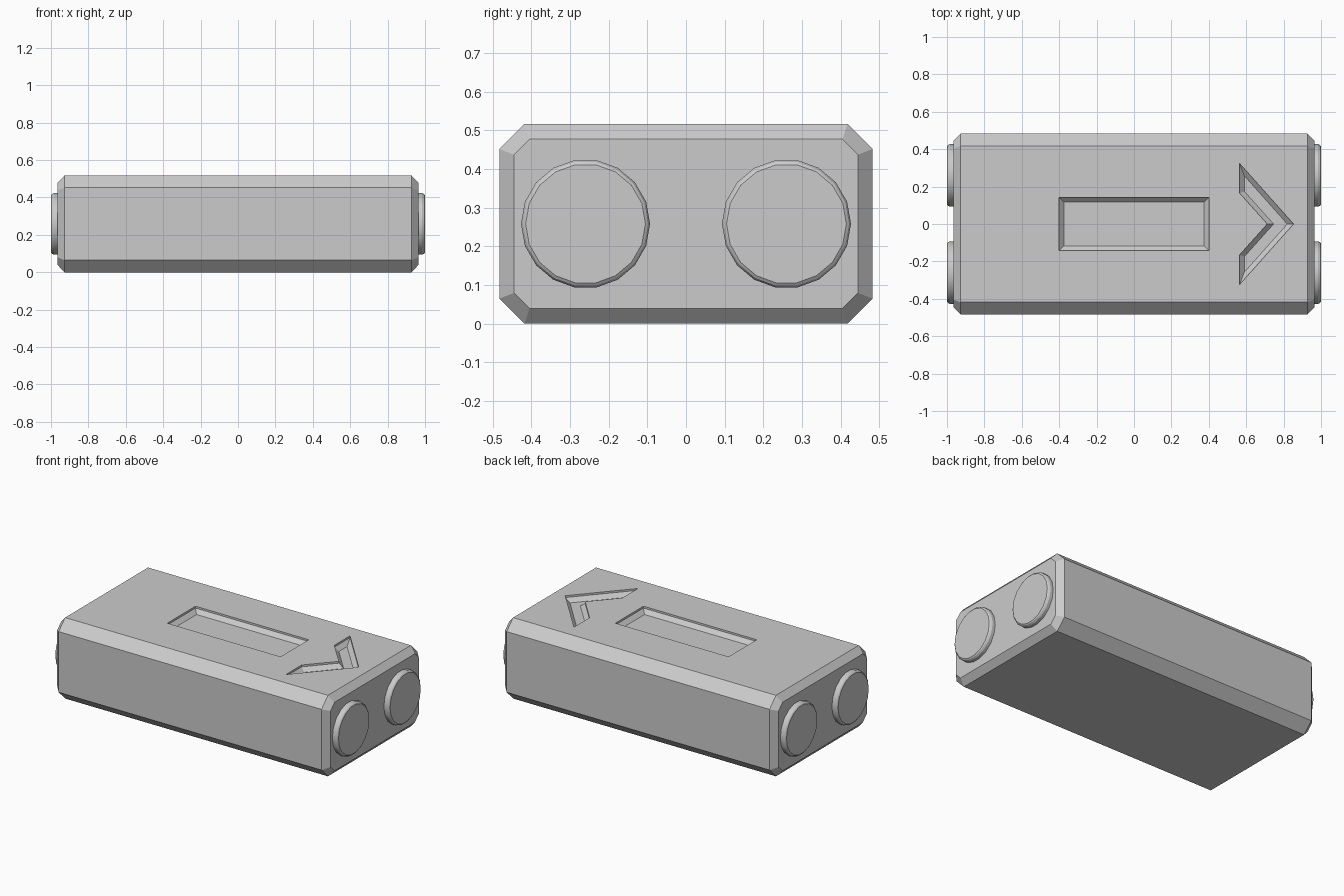
import bpy, bmesh, math
from mathutils import Vector

old = bpy.data.objects.get("Cube")
if old:
    bpy.data.objects.remove(old, do_unlink=True)

grey = bpy.data.materials.new("plain grey")
grey.use_nodes = True
COLOUR = (0.6, 0.6, 0.6, 1)
grey.diffuse_color = COLOUR
grey.node_tree.nodes["Principled BSDF"].inputs["Base Color"].default_value = COLOUR

TOP = 0.517
MID = TOP / 2


def make_object(name, bm):
    bmesh.ops.recalc_face_normals(bm, faces=bm.faces)
    mesh = bpy.data.meshes.new(name)
    bm.to_mesh(mesh)
    bm.free()
    mesh.materials.append(grey)
    obj = bpy.data.objects.new(name, mesh)
    bpy.context.collection.objects.link(obj)
    return obj


def loft(bm, rings):
    """Skin a list of equal-length point rings and cap both ends."""
    loops = [[bm.verts.new(p) for p in ring] for ring in rings]
    for a, b in zip(loops, loops[1:]):
        for i in range(len(a)):
            j = (i + 1) % len(a)
            bm.faces.new((a[i], a[j], b[j], b[i]))
    bm.faces.new(loops[0])
    bm.faces.new(loops[-1])


def octagon(x, hy, hz, cut):
    quarter = [(hy, hz - cut), (hy - cut, hz)]
    half = quarter + [(-y, z) for y, z in reversed(quarter)]
    return [(x, y, z + MID) for y, z in half + [(-y, -z) for y, z in half]]


def inset(points, d):
    """Offset a counter-clockwise outline inwards by d."""
    result = []
    for i, p in enumerate(points):
        a = (p - points[i - 1]).normalized()
        b = (points[(i + 1) % len(points)] - p).normalized()
        na, nb = Vector((-a.y, a.x)), Vector((-b.y, b.x))
        result.append(p + (na + nb) * d / (1 + na.dot(nb)))
    return result


# Chamfered body
bm = bmesh.new()
loft(bm, [octagon(-0.965, 0.445, 0.219, 0.04), octagon(-0.928, 0.483, MID, 0.065),
          octagon(0.928, 0.483, MID, 0.065), octagon(0.965, 0.445, 0.219, 0.04)])
body = make_object("body", bm)

# Recesses in the top: a rectangular panel and a direction chevron
panel = [(-0.4, -0.142), (0.4, -0.142), (0.4, 0.142), (-0.4, 0.142)]
chevron = [(0.565, -0.323), (0.853, 0), (0.565, 0.323),
           (0.565, 0.165), (0.713, 0), (0.565, -0.165)]
for name, outline in (("panel_cutter", panel), ("chevron_cutter", chevron)):
    outer = [Vector(p) for p in outline]
    inner = inset(outer, 0.025)
    bm = bmesh.new()
    loft(bm, [[(p.x, p.y, z) for p in ring] for ring, z in
              ((outer, TOP + 0.1), (outer, TOP - 0.012), (inner, TOP - 0.037))])
    cutter = make_object(name, bm)
    cutter.hide_render = True
    cutter.hide_viewport = True
    mod = body.modifiers.new(name, 'BOOLEAN')
    mod.operation = 'DIFFERENCE'
    mod.solver = 'EXACT'
    mod.object = cutter

# Round studs, two on each end
STUD = [(0.95, 0.167), (0.985, 0.167), (0.995, 0.162), (1.0, 0.155)]
for end, end_name in ((1, "left"), (-1, "right")):
    for side, side_name in ((-1, "front"), (1, "back")):
        bm = bmesh.new()
        loft(bm, [[(end * x, side * 0.26 + r * math.cos(i * math.tau / 18),
                    MID + r * math.sin(i * math.tau / 18)) for i in range(18)]
                  for x, r in STUD])
        stud = make_object(f"{end_name}_{side_name}_stud", bm)
        bpy.ops.object.select_all(action='DESELECT')
        stud.select_set(True)
        bpy.context.view_layer.objects.active = stud
        bpy.ops.object.shade_smooth_by_angle(angle=math.radians(25))
